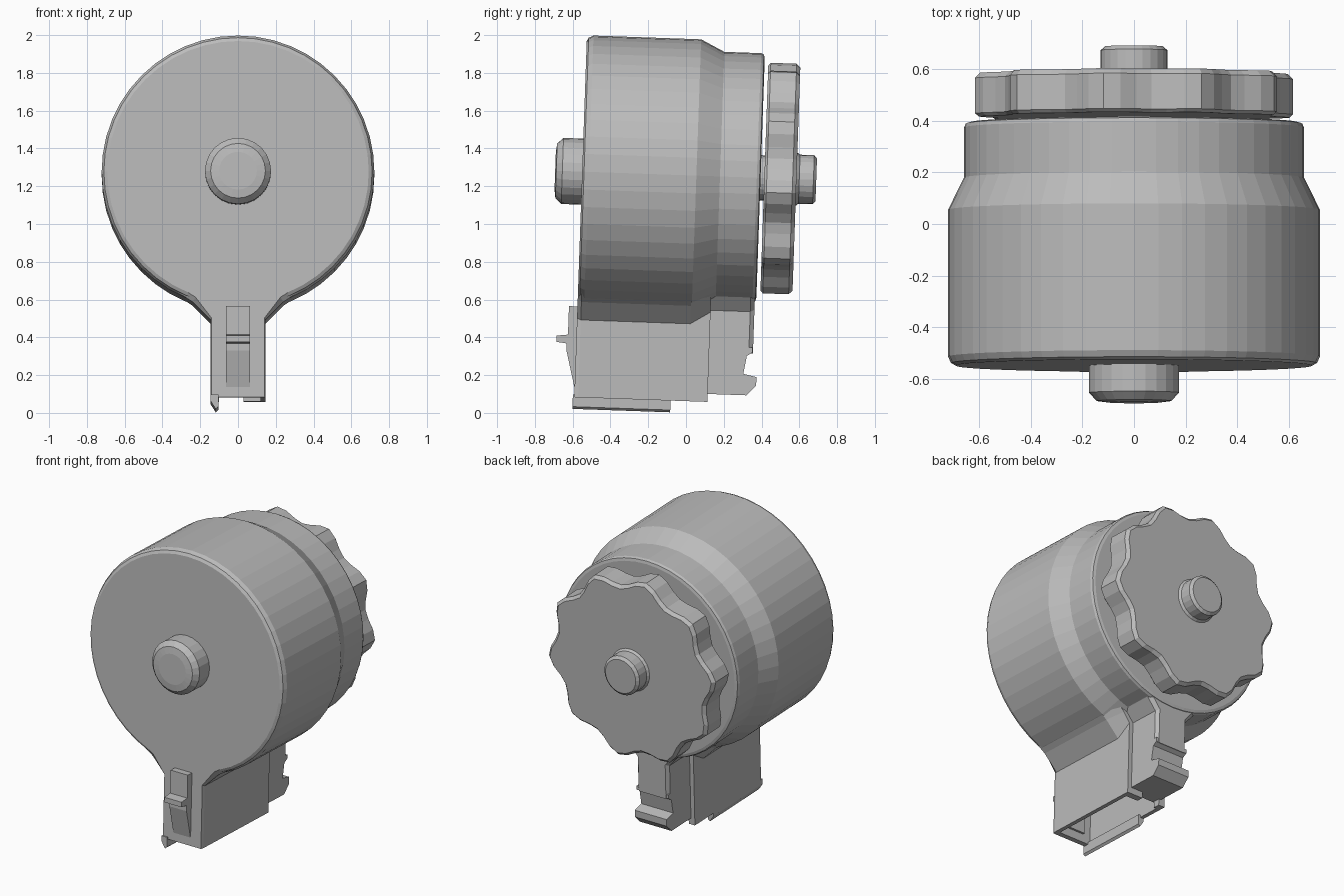
import bpy, bmesh
from math import sin, cos, pi, radians
from mathutils import Matrix, Vector

if "Cube" in bpy.data.objects:
    bpy.data.objects.remove(bpy.data.objects["Cube"])

GREY = (0.5, 0.5, 0.5, 1)
mat = bpy.data.materials.new("plain grey")
mat.use_nodes = True
mat.diffuse_color = GREY
mat.node_tree.nodes["Principled BSDF"].inputs["Base Color"].default_value = GREY

# Parts are drawn around the drum axis, then tipped back slightly and raised
TILT = Matrix.Translation((0, 0, 1.258)) @ Matrix.Rotation(radians(-2), 4, "X")


def finish(bm, name):
    bmesh.ops.recalc_face_normals(bm, faces=bm.faces)
    me = bpy.data.meshes.new(name)
    bm.to_mesh(me)
    bm.free()
    me.transform(TILT)
    me.materials.append(mat)
    ob = bpy.data.objects.new(name, me)
    bpy.context.collection.objects.link(ob)
    return ob


def loft(name, rings):
    """Skin a list of equal-length point rings and cap both ends."""
    bm = bmesh.new()
    loops = [[bm.verts.new(p) for p in ring] for ring in rings]
    n = len(loops[0])
    for a, b in zip(loops, loops[1:]):
        for i in range(n):
            j = (i + 1) % n
            bm.faces.new((a[i], a[j], b[j], b[i]))
    bm.faces.new(loops[0])
    bm.faces.new(loops[-1])
    return finish(bm, name)


def turned(name, profile, sides):
    """Lathe (y, radius) pairs around the drum axis."""
    angles = [2 * pi * i / sides for i in range(sides)]
    return loft(name, [[(r * cos(a), y, r * sin(a)) for a in angles] for y, r in profile])


def side_extrude(name, outline, half_width):
    """Extrude a (y, z) outline across x."""
    return loft(name, [[(x, y, z) for y, z in outline] for x in (-half_width, half_width)])


def mirrored(y, half):
    """Close a right-hand (x, z) outline with its mirror image."""
    return [(x, y, z) for x, z in half] + [(-x, y, z) for x, z in reversed(half)]


def box(name, lo, hi):
    return loft(name, [[(x, y, z) for x, y in ((lo[0], lo[1]), (hi[0], lo[1]),
                        (hi[0], hi[1]), (lo[0], hi[1]))] for z in (lo[2], hi[2])])


def cut(target, cutter):
    cutter.hide_render = True
    cutter.hide_set(True)
    mod = target.modifiers.new("cut", "BOOLEAN")
    mod.operation = "DIFFERENCE"
    mod.solver = "EXACT"
    mod.object = cutter
    bpy.context.view_layer.objects.active = target
    bpy.ops.object.modifier_apply(modifier=mod.name)
    bpy.data.objects.remove(cutter)


# Drum body with stepped rear
turned("drum", [(-.55, .692), (-.54, .71), (-.515, .722), (.055, .722), (.18, .66),
                (.375, .66), (.39, .653), (.395, .635)], 48)

# Front hub and rear axle
turned("front_hub", [(-.5, .175), (-.655, .175), (-.687, .145), (-.693, .1)], 24)
turned("rear_axle", [(.3, .12), (.56, .12), (.58, .145), (.6, .13), (.675, .13),
                     (.69, .112)], 24)

# Scalloped winding knob with ten lobes
LOBE = [.622, .602, .568, .553, .568, .602]


def knob_ring(y, inset):
    ring = []
    for i in range(60):
        a = radians(101 + 6 * i)
        r = LOBE[i % 6] - inset
        ring.append((r * cos(a), y, r * sin(a)))
    return ring


loft("winding_knob", [knob_ring(.415, .015), knob_ring(.428, 0),
                      knob_ring(.565, 0), knob_ring(.585, .02)])

# Main neck flaring into the drum
BOTTOM = -1.195
full = [(.33, -.63), (.24, -.69), (.145, -.785), (.145, BOTTOM)]
front = [(.31, -.61), (.225, -.665), (.14, -.775), (.14, BOTTOM)]
rear = [(.24, -.61), (.19, -.66), (.145, -.72), (.145, BOTTOM)]
neck = loft("main_neck", [mirrored(-.55, front), mirrored(-.53, full), mirrored(.05, full),
                          mirrored(.155, rear)])
cut(neck, box("cavity_cutter", (-.118, -.515, -1.3), (.118, .11, -.95)))
cut(neck, box("notch_cutter", (-.1, .05, -1.3), (.03, .2, -1.15)))

# Narrower rear neck with flare and catch notch
collar = [(.25, -.59), (.18, -.635), (.117, -.71), (.117, -.93)]
inner = [(.23, -.57), (.165, -.62), (.1, -.7), (.1, -.93)]
loft("rear_neck", [mirrored(.1, collar), mirrored(.365, collar), mirrored(.387, inner)])
side_extrude("rear_catch", [(.1, -.9), (.385, -.9), (.385, -.925), (.355, -.945), (.34, -1.04),
                            (.41, -1.055), (.41, -1.1), (.36, -1.153), (.1, -1.153)], .117)

# Front latch with finger tab
side_extrude("front_latch", [(-.5, -.714), (-.595, -.714), (-.595, -.865), (-.655, -.872),
                             (-.655, -.905), (-.6, -.912), (-.6, -.95), (-.552, -1.14),
                             (-.5, -1.14)], .063)

# Feed lip under one side of the neck
lip = [(-.145, -1.18), (-.145, -1.215), (-.118, -1.257), (-.104, -1.245), (-.104, -1.18)]
loft("feed_lip", [[(x, y, z) for x, z in lip] for y in (-.558, -.04)])
